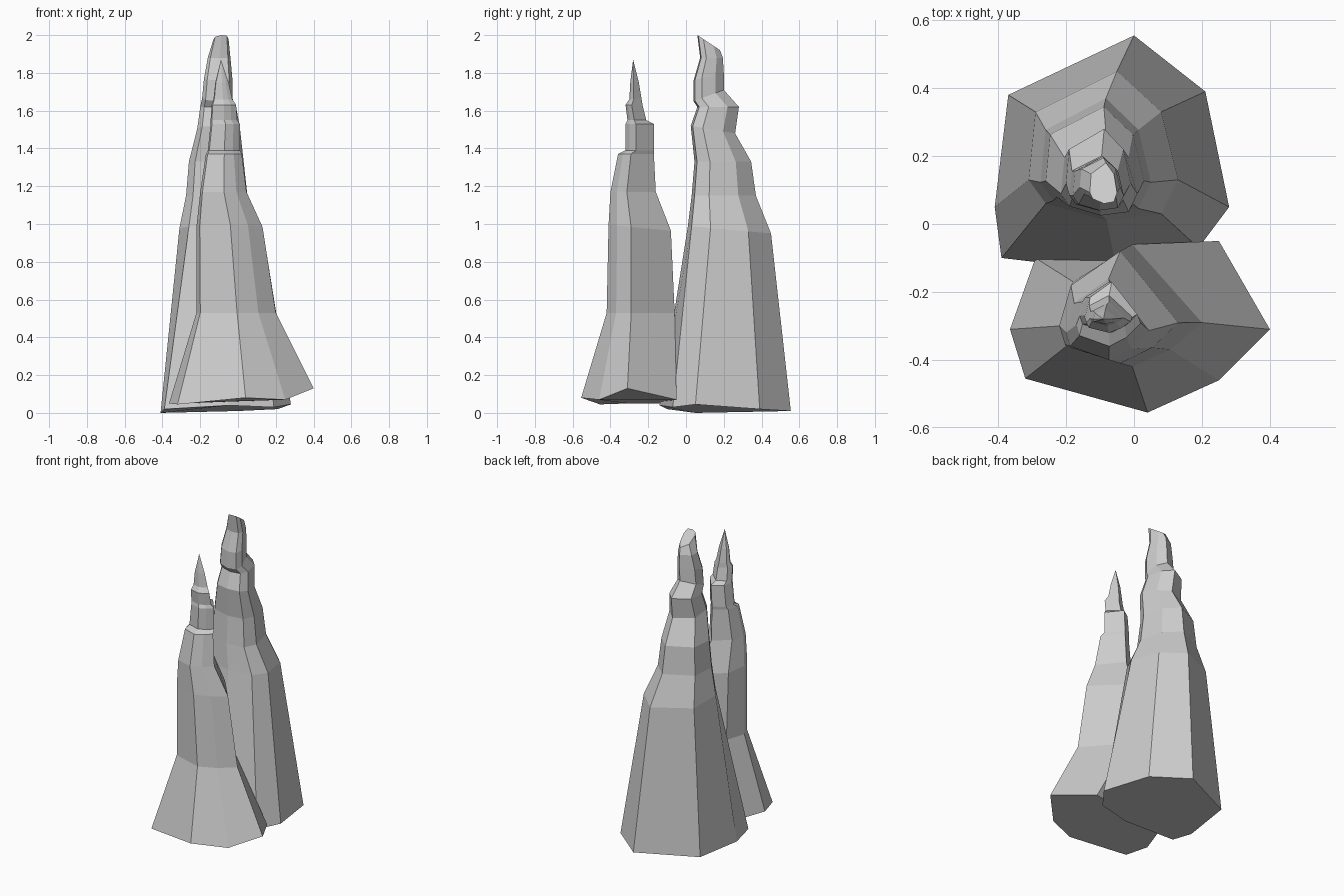
import bpy
import bmesh

default_cube = bpy.data.objects.get("Cube")
if default_cube:
    bpy.data.objects.remove(default_cube, do_unlink=True)

# Plain grey rock
stone = bpy.data.materials.new("grey_stone")
stone.use_nodes = True
stone_colour = (0.6, 0.6, 0.6, 1)
stone.diffuse_color = stone_colour
shader = next(n for n in stone.node_tree.nodes if n.type == 'BSDF_PRINCIPLED')
shader.inputs["Base Color"].default_value = stone_colour


def normalise(outline):
    """Rescale a plan outline so that its bounds are the unit square."""
    xs, ys = zip(*outline)
    left, front = min(xs), min(ys)
    width, depth = max(xs) - left, max(ys) - front
    return [((x - left) / width, (y - front) / depth) for x, y in outline]


def fit_ring(shape, height, left, right, front, back, tilt=0):
    """Stretch a unit outline into bounds; tilt raises its front edge."""
    return [(left + u * (right - left), front + v * (back - front), height + tilt * (0.5 - v))
            for u, v in shape]


def make_spire(name, foot, shoulder, levels, tip=None):
    """Loft a faceted spire from its foot through rings that follow the shoulder outline."""
    shape = normalise(shoulder)
    rings = [foot] + [fit_ring(shape, *level) for level in levels]
    bm = bmesh.new()
    loops = [[bm.verts.new(point) for point in ring] for ring in rings]
    count = len(foot)
    for lower, upper in zip(loops, loops[1:]):
        for i in range(count):
            j = (i + 1) % count
            bm.faces.new((lower[i], lower[j], upper[j], upper[i]))
    bm.faces.new(reversed(loops[0]))
    # Close the top with a point or a sloping cap
    if tip:
        apex = bm.verts.new(tip)
        for i in range(count):
            bm.faces.new((loops[-1][i], loops[-1][(i + 1) % count], apex))
    else:
        bm.faces.new(loops[-1])
    bmesh.ops.recalc_face_normals(bm, faces=bm.faces)
    mesh = bpy.data.meshes.new(name)
    bm.to_mesh(mesh)
    bm.free()
    mesh.materials.append(stone)
    spire = bpy.data.objects.new(name, mesh)
    bpy.context.collection.objects.link(spire)
    return spire


# Tall rear spire: blunt, sloping top and a ledge at the back
make_spire(
    "tall_rear_spire",
    foot=[(-.05, -.14, .04), (.19, -.07, .03), (.28, .05, .045), (.21, .39, .02),
          (0, .555, .01), (-.37, .38, .01), (-.41, .05, 0), (-.39, -.1, .02)],
    shoulder=[(-.08, .01), (.08, .03), (.13, .13), (.08, .33),
              (-.05, .45), (-.29, .33), (-.31, .13), (-.26, .06)],
    levels=[
        (.97, -.31, .13, .01, .45, .04),
        (1.15, -.275, .05, .03, .37),
        (1.33, -.26, .03, .045, .345),
        (1.5, -.215, .01, .025, .26, .04),
        (1.62, -.2, -.01, .06, .28),
        (1.68, -.19, -.03, .04, .2, -.06),
        (1.78, -.18, -.03, .04, .2, -.04),
        (1.88, -.16, -.04, .075, .195),
        (1.96, -.13, -.05, .06, .18, .08),
    ])

# Shorter front spire: flared foot, stepped ledges and a sharp tip
make_spire(
    "short_front_spire",
    foot=[(.04, -.555, .08), (.25, -.46, .07), (.4, -.31, .13), (.25, -.05, .07),
          (-.29, -.1, .05), (-.365, -.31, .05), (-.32, -.455, .045)],
    shoulder=[(-.01, -.42), (.1, -.37), (.19, -.29), (-.01, -.06),
              (-.18, -.17), (-.22, -.3), (-.2, -.36)],
    levels=[
        (.53, -.22, .2, -.42, -.06),
        (.98, -.22, .13, -.41, -.08, .03),
        (1.17, -.2, .045, -.4, -.16),
        (1.37, -.17, .02, -.36, -.17),
        (1.39, -.16, .01, -.32, -.17),
        (1.53, -.145, .01, -.32, -.17),
        (1.55, -.145, -.005, -.31, -.21),
        (1.63, -.14, -.01, -.32, -.23),
        (1.66, -.13, -.03, -.3, -.235),
        (1.75, -.12, -.05, -.295, -.25),
    ],
    tip=(-.09, -.28, 1.87))
